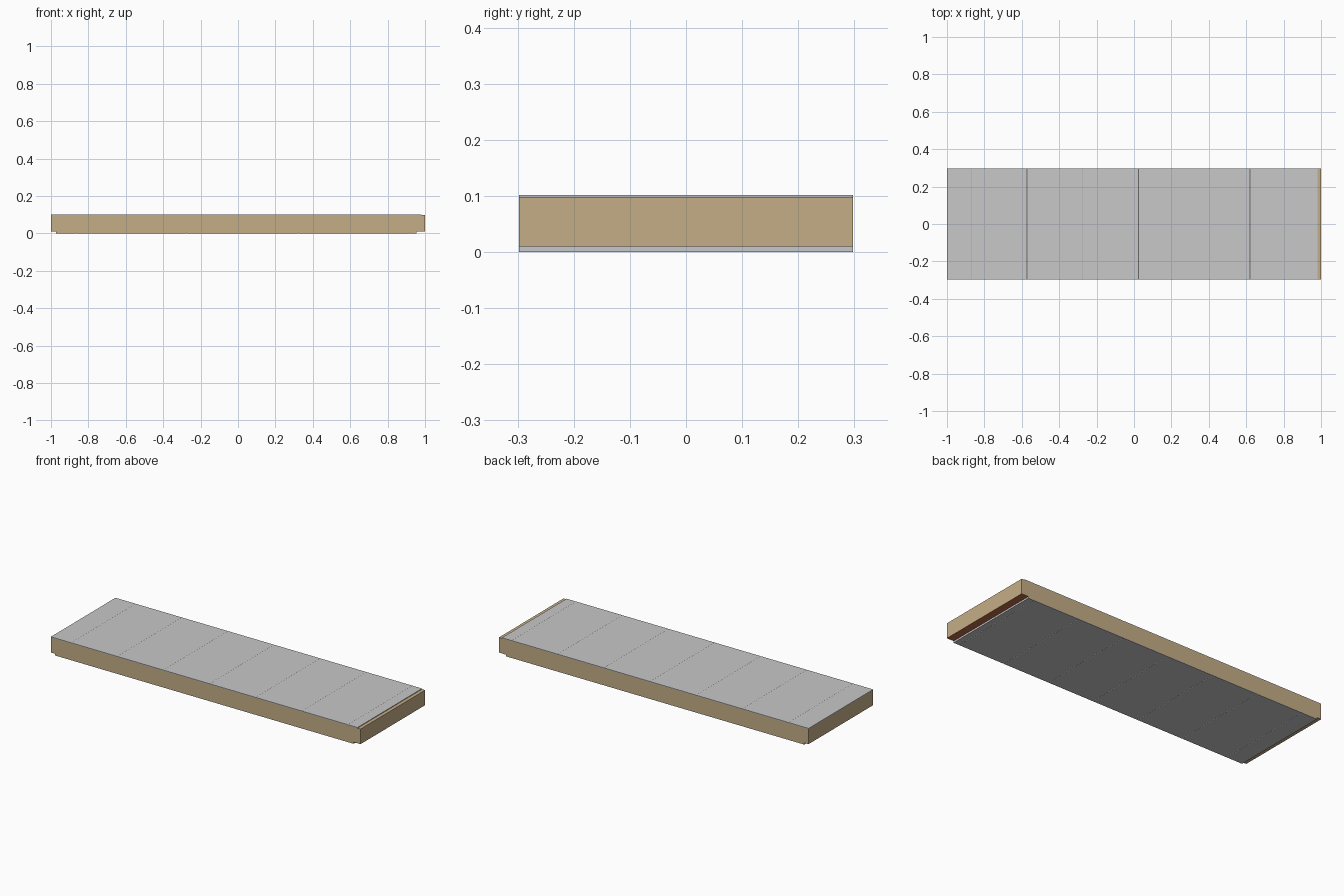
import bpy, bmesh

if "Cube" in bpy.data.objects:
    bpy.data.objects.remove(bpy.data.objects["Cube"])

W = 0.298  # half width in y


def material(name, rgb):
    m = bpy.data.materials.new(name)
    m.diffuse_color = (*rgb, 1.0)
    m.use_nodes = True
    m.node_tree.nodes["Principled BSDF"].inputs["Base Color"].default_value = m.diffuse_color
    return m


STEEL = material("light_grey_steel", (0.58, 0.58, 0.58))
FOAM = material("beige_foam", (0.56, 0.42, 0.245))
SEAL = material("brown_seal", (0.50, 0.15, 0.06))


def extrude_profile(name, points, mats):
    """Extrude an x-z outline across the panel width."""
    bm = bmesh.new()
    face = bm.faces.new([bm.verts.new((x, -W, z)) for x, z in points])
    ext = bmesh.ops.extrude_face_region(bm, geom=[face])
    moved = [v for v in ext["geom"] if isinstance(v, bmesh.types.BMVert)]
    bmesh.ops.translate(bm, verts=moved, vec=(0, 2 * W, 0))
    bmesh.ops.recalc_face_normals(bm, faces=bm.faces)
    mesh = bpy.data.meshes.new(name)
    bm.to_mesh(mesh)
    bm.free()
    for m in mats:
        mesh.materials.append(m)
    obj = bpy.data.objects.new(name, mesh)
    bpy.context.collection.objects.link(obj)
    return obj


def grooved(x0, x1, z, depth):
    """Line from x0 to x1 with shallow V grooves at a regular pitch."""
    pts = [(x0, z)]
    for i in range(7):
        x = -0.87 + 0.298 * i
        pts += [(x - 0.002, z), (x, z + depth), (x + 0.002, z)]
    return pts + [(x1, z)]


# Foam core, stepped at both lower ends
core = extrude_profile("foam_core", [
    (-1, 0.098), (-1, 0.010), (-0.97, 0.010), (-0.97, 0.003),
    (0.952, 0.003), (0.952, 0.010), (1, 0.010), (1, 0.098)], [FOAM, SEAL])

# Brown sealed underside at the right-hand step
for p in core.data.polygons:
    if p.normal.z < -0.9 and p.center.x > 0.9:
        p.material_index = 1

# Upper steel sheet, stopping short of the right end
extrude_profile("top_sheet",
                grooved(-1, 0.98, 0.102, -0.001) + [(0.98, 0.098), (-1, 0.098)],
                [STEEL])

# Lower steel sheet with a folded lip at each end
extrude_profile("bottom_sheet",
                grooved(-0.972, 0.955, 0.0, 0.001) + [
                    (0.955, 0.010), (0.952, 0.010), (0.952, 0.003),
                    (-0.97, 0.003), (-0.97, 0.010), (-0.972, 0.010)],
                [STEEL])
